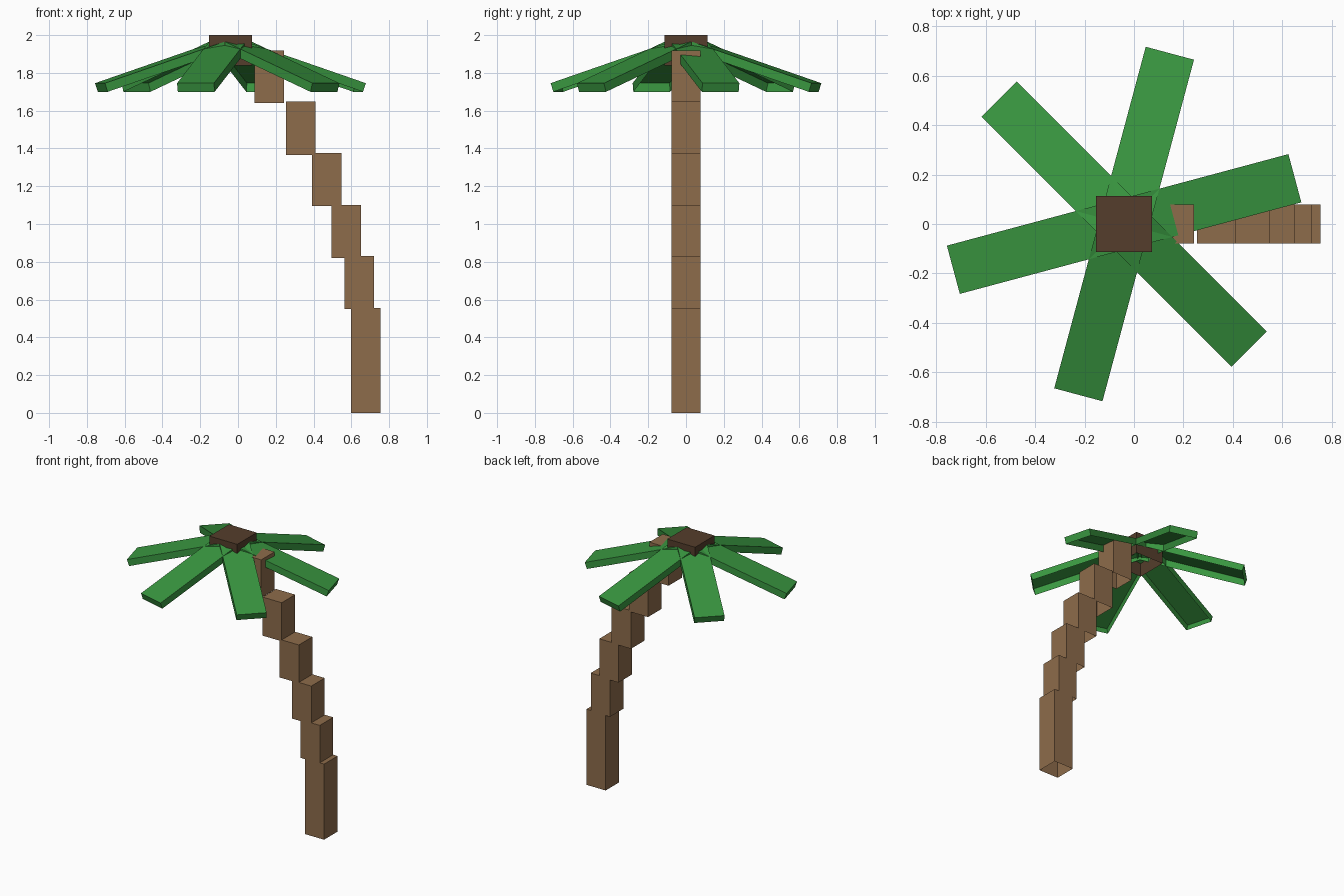
import bpy, bmesh, math
from mathutils import Matrix, Vector

if "Cube" in bpy.data.objects:
    bpy.data.objects.remove(bpy.data.objects["Cube"])


def material(name, rgb):
    m = bpy.data.materials.new(name)
    m.diffuse_color = (*rgb, 1)
    m.use_nodes = True
    m.node_tree.nodes["Principled BSDF"].inputs["Base Color"].default_value = m.diffuse_color
    return m


BARK = material("bark brown", (0.27, 0.15, 0.07))
CORE = material("dark brown", (0.09, 0.048, 0.025))
LEAF = material("palm green", (0.04, 0.30, 0.05))


def open_box(name, lo, hi, mat, matrix=Matrix()):
    """Box between two corners, without its bottom face."""
    lo, hi = Vector(lo), Vector(hi)
    bm = bmesh.new()
    bmesh.ops.create_cube(bm, size=1)
    bottom = [f for f in bm.faces if f.normal.z < -0.5]
    bmesh.ops.delete(bm, geom=bottom, context='FACES_ONLY')
    size = hi - lo
    place = Matrix.Translation((lo + hi) / 2) @ Matrix.Diagonal((*size, 1))
    bm.transform(matrix @ place)
    mesh = bpy.data.meshes.new(name)
    bm.to_mesh(mesh)
    bm.free()
    mesh.materials.append(mat)
    ob = bpy.data.objects.new(name, mesh)
    bpy.context.collection.objects.link(ob)
    return ob


# Curved trunk of stepped blocks: left x, bottom z, top z
trunk = [(0.598, 0.0, 0.555), (0.563, 0.55, 0.83), (0.494, 0.82, 1.10),
         (0.393, 1.095, 1.375), (0.254, 1.365, 1.648), (0.087, 1.64, 1.918)]
for i, (x, z0, z1) in enumerate(trunk):
    open_box(f"trunk_block_{i + 1}", (x, -0.078, z0), (x + 0.156, 0.078, z1), BARK)

# Crown block where the leaves meet
CX = -0.04
open_box("crown_block", (CX - 0.113, -0.113, 1.84), (CX + 0.113, 0.113, 2.0), CORE)

# Six drooping leaves
slope = math.atan(0.335)
length = 0.715 / math.cos(slope)
for i in range(6):
    frame = (Matrix.Translation((CX, 0, 1.985))
             @ Matrix.Rotation(math.radians(15 + 60 * i), 4, 'Z')
             @ Matrix.Rotation(slope, 4, 'Y'))
    open_box(f"leaf_{i + 1}", (0, -0.101, -0.048), (length, 0.101, 0), LEAF, frame)
